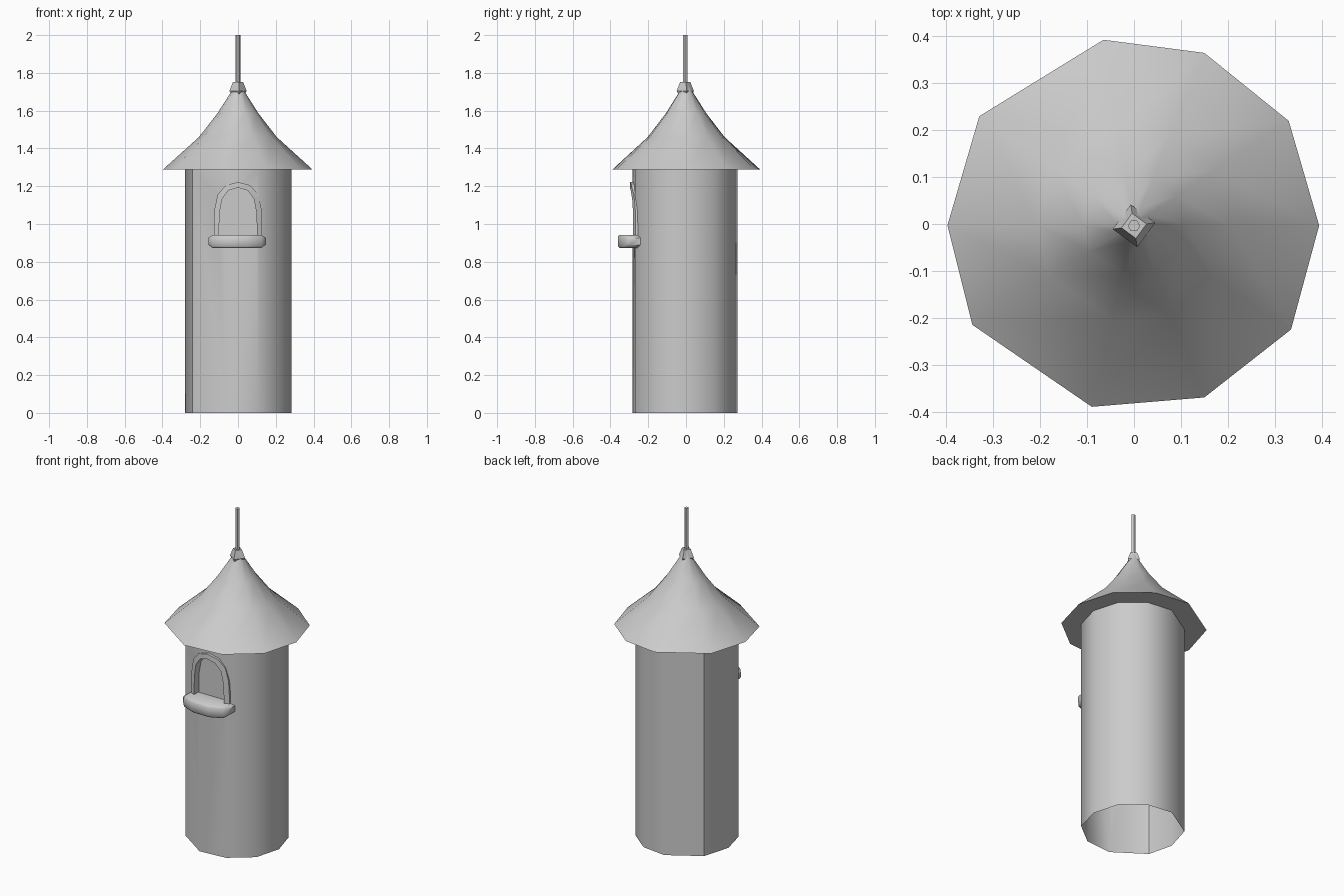
import bpy, bmesh
from math import sin, cos, pi, radians, sqrt

if "Cube" in bpy.data.objects:
    bpy.data.objects.remove(bpy.data.objects["Cube"])


def finish(name, bm, angle=40):
    bmesh.ops.recalc_face_normals(bm, faces=bm.faces[:])
    me = bpy.data.meshes.new(name)
    bm.to_mesh(me)
    bm.free()
    ob = bpy.data.objects.new(name, me)
    bpy.context.collection.objects.link(ob)
    smooth(ob, angle)
    return ob


def smooth(ob, angle):
    bpy.ops.object.select_all(action='DESELECT')
    ob.select_set(True)
    bpy.context.view_layer.objects.active = ob
    bpy.ops.object.shade_smooth_by_angle(angle=radians(angle))


def loft(name, rings, caps=True, angle=40):
    """Skin a list of closed rings, capping both ends."""
    bm = bmesh.new()
    loops = [[bm.verts.new(p) for p in r] for r in rings]
    n = len(loops[0])
    for a, b in zip(loops, loops[1:]):
        for i in range(n):
            j = (i + 1) % n
            bm.faces.new((a[i], a[j], b[j], b[i]))
    if caps:
        bm.faces.new(loops[0])
        bm.faces.new(loops[-1])
    return finish(name, bm, angle)


def polygon(n, r, z, turn=0.0):
    return [(r * cos(turn + 2 * pi * i / n), -0.004 + r * sin(turn + 2 * pi * i / n), z)
            for i in range(n)]


# uneven ten-sided plan shared by the tower and the roof
PLAN = [(.395, -.003), (.33, .22), (.15, .365), (-.065, .393), (-.33, .23),
        (-.398, -.003), (-.345, -.215), (-.09, -.39), (.15, -.37), (.335, -.225)]


def plan(s, z, dx=0.0, dy=0.0):
    return [(x * s + dx, y * s + dy, z) for x, y in PLAN]


# tower wall, closed for now so the window can be cut cleanly
tower = loft("tower", [plan(.71, 0, .003, -.007), plan(.71, 1.29, .003, -.007)])

# arched window outline, from left foot over the top to right foot
half = [(.128, .93), (.128, 1.0), (.124, 1.08), (.108, 1.155), (.065, 1.205)]
arch = [(-x, z) for x, z in half] + [(0, 1.222)] + [(x, z) for x, z in reversed(half)]
inner = [(x * .78, .93 + (z - .93) * .9) for x, z in arch]

# window recess
cutter = loft("window_cutter", [[(x, y, z) for x, z in inner] for y in (-.4, -.235)])
cutter.hide_render = True
mod = tower.modifiers.new("recess", 'BOOLEAN')
mod.operation = 'DIFFERENCE'
mod.solver = 'EXACT'
mod.object = cutter
bpy.context.view_layer.objects.active = tower
bpy.ops.object.modifier_apply(modifier=mod.name)
bpy.data.objects.remove(cutter)

# open the tower at its foot and top
bm = bmesh.new()
bm.from_mesh(tower.data)
ends = [f for f in bm.faces if abs(f.normal.z) > .9 and
        (f.calc_center_median().z < .01 or f.calc_center_median().z > 1.28)]
bmesh.ops.delete(bm, geom=ends, context='FACES_ONLY')
bm.to_mesh(tower.data)
bm.free()
smooth(tower, 40)


# window frame following the curve of the wall
def wall(x, r):
    return -sqrt(r * r - x * x)


bm = bmesh.new()
rows = []
for (ox, oz), (ix, iz) in zip(arch, inner):
    pts = [(ox, wall(ox, .272), oz), (ox, wall(ox, .296), oz),
           (ix, wall(ix, .297), iz), (ix, -.235, iz)]
    rows.append([bm.verts.new(p) for p in pts])
for a, b in zip(rows, rows[1:]):
    for k in range(3):
        bm.faces.new((a[k], a[k + 1], b[k + 1], b[k]))
finish("window_frame", bm, 20)

# rounded window sill, bowed outward in the middle
rings = []
for x, h, front in [(-.157, .018, -.305), (-.135, .034, -.328), (-.06, .035, -.358),
                    (.05, .035, -.36), (.125, .034, -.328), (.147, .018, -.305)]:
    c = .008
    rings.append([(x, y, .908 + z) for y, z in
                  [(-.24, -h), (front + c, -h), (front, -h + c),
                   (front, h - c), (front + c, h), (-.24, h)]])
loft("window_sill", rings, angle=50)

# roof: flat soffit, flared slopes
loft("roof", [plan(.71, 1.29, .003, -.007), plan(1, 1.288), plan(.52, 1.46),
              plan(.275, 1.585), plan(.09, 1.70), plan(.05, 1.74)], caps=False, angle=45)

# block at the peak and thin mast
loft("roof_finial", [polygon(4, .036, 1.685, .15), polygon(4, .046, 1.705, .15),
                     polygon(4, .027, 1.752, .15)], angle=25)
loft("mast", [polygon(6, .013, 1.70), polygon(6, .013, 2.0)])
